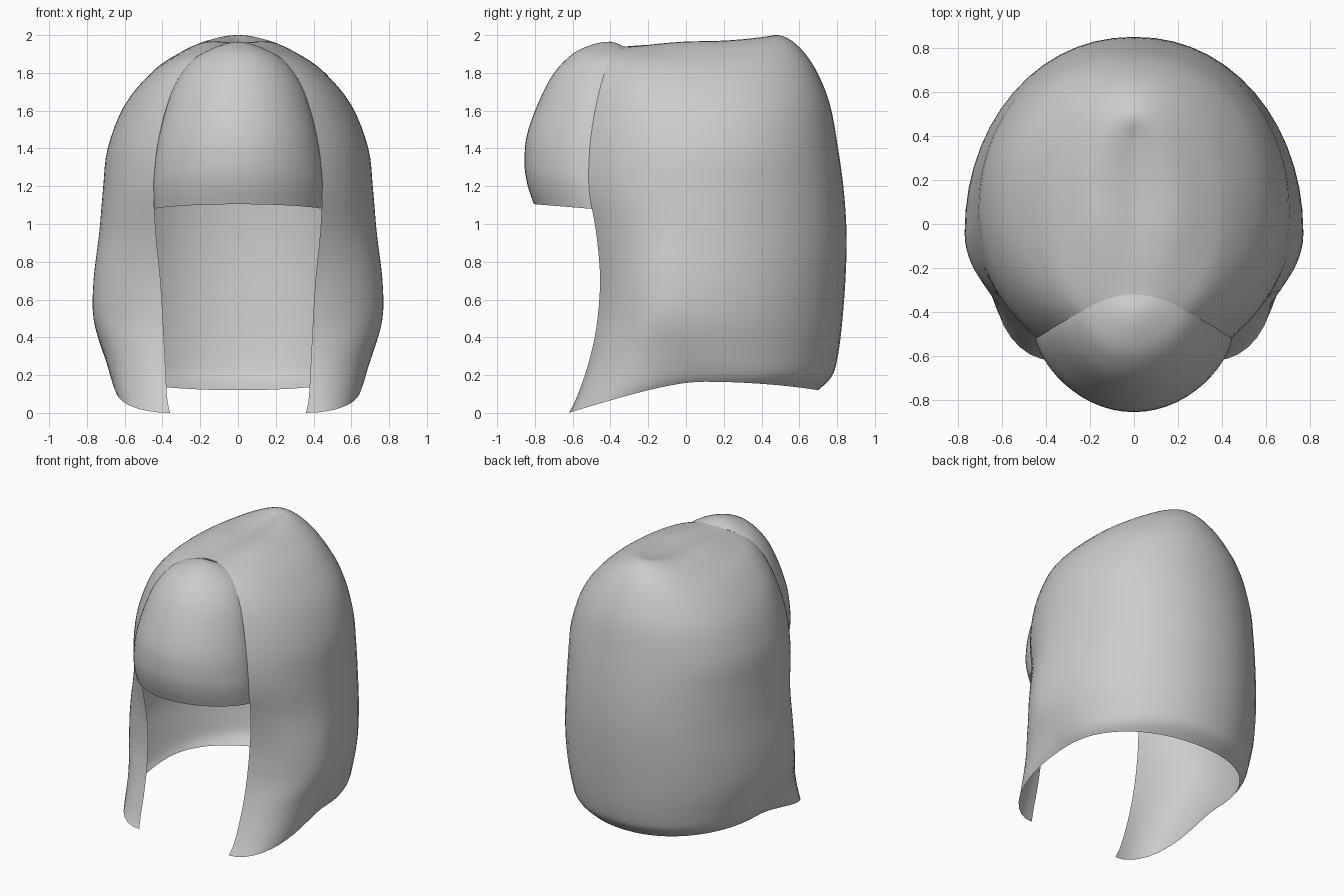
import bpy
import bmesh
from math import acos, cos, sin, pi

if "Cube" in bpy.data.objects:
    bpy.data.objects.remove(bpy.data.objects["Cube"], do_unlink=True)

grey = bpy.data.materials.new("soft grey")
grey.use_nodes = True
colour = (0.6, 0.6, 0.6, 1)
grey.diffuse_color = colour
grey.node_tree.nodes["Principled BSDF"].inputs["Base Color"].default_value = colour


def smooth(t):
    return t * t * (3 - 2 * t)


def refine(rows, steps):
    """Pass a smooth curve through the key rows."""
    out = []
    last = len(rows) - 1
    for i in range(last):
        quad = [rows[min(max(i + k, 0), last)] for k in (-1, 0, 1, 2)]
        for s in range(steps):
            t = s / steps
            out.append([b + 0.5 * t * (c - a + t * (2*a - 5*b + 4*c - d + t * (3*(b - c) + d - a)))
                        for a, b, c, d in zip(*quad)])
    return out + [list(rows[last])]


def loft(name, rows, half_section, flip):
    """Skin the rows; each half section runs from the centre line to the +x edge."""
    bm = bmesh.new()
    grid = []
    for row in refine(rows, 4):
        half = half_section(row)
        full = [(-x, y, z) for x, y, z in reversed(half[1:])] + half
        grid.append([bm.verts.new(p) for p in full])
    for upper, lower in zip(grid, grid[1:]):
        for j in range(len(upper) - 1):
            bm.faces.new((upper[j], upper[j + 1], lower[j + 1], lower[j]))
    bmesh.ops.remove_doubles(bm, verts=bm.verts, dist=0.0005)
    if flip:
        bmesh.ops.reverse_faces(bm, faces=bm.faces)
    mesh = bpy.data.meshes.new(name)
    bm.to_mesh(mesh)
    bm.free()
    mesh.materials.append(grey)
    obj = bpy.data.objects.new(name, mesh)
    bpy.context.collection.objects.link(obj)
    bpy.ops.object.select_all(action='DESELECT')
    obj.select_set(True)
    bpy.context.view_layer.objects.active = obj
    bpy.ops.object.shade_smooth_by_angle(angle=1.0)


def hood_section(row, n=14):
    xf, yf, zf, xs, ys, zs, yb, zb = row
    pts = []
    # back quarter, from the centre of the back to the side
    for i in range(n):
        t = 1 - i / n
        a = t * pi / 2
        pts.append((xs * max(cos(a), 0) ** 0.95, ys + (yb - ys) * sin(a) ** 0.97,
                    zs + (zb - zs) * smooth(t)))
    # side to the open front edge, with the low front locks swelling outward
    end = acos(min(xf / xs, 1)) if xs > 0.001 else pi / 2
    depth = (ys - yf) / sin(end)
    swell = 1.3 * max(0, 0.47 - zf)
    for i in range(n + 1):
        t = i / n
        a = t * end
        out = swell * t * t * (1 - t)
        pts.append(((xs + out) * cos(a), ys - (depth + out) * sin(a),
                    zs + (zf - zs) * smooth(t)))
    return pts


def fringe_section(row, n=14):
    xe, ye, ze, yc, zc = row
    pts = []
    for i in range(n + 1):
        a = i / n * pi / 2
        w = max(cos(a), 0) ** 1.35
        pts.append((xe * sin(a), ye + (yc - ye) * w, ze + (zc - ze) * w))
    return pts


# front edge x y z, side x y z, back y z
hood_rows = [
    (0, -.32, 1.94, 0, .05, 1.955, .40, 1.98),
    (.08, -.33, 1.935, .17, .08, 1.965, .49, 2.0),
    (.17, -.36, 1.91, .32, .10, 1.90, .585, 1.95),
    (.26, -.41, 1.85, .455, .10, 1.805, .68, 1.83),
    (.35, -.46, 1.70, .60, .10, 1.63, .76, 1.64),
    (.42, -.505, 1.45, .69, .08, 1.40, .805, 1.40),
    (.445, -.515, 1.20, .715, .05, 1.18, .835, 1.18),
    (.435, -.475, .95, .735, .02, .95, .85, .95),
    (.41, -.455, .70, .765, -.03, .70, .845, .72),
    (.395, -.475, .45, .765, -.04, .50, .825, .46),
    (.385, -.52, .25, .715, .02, .32, .80, .28),
    (.375, -.58, .08, .67, .09, .21, .77, .19),
    (.36, -.62, 0, .64, .10, .165, .70, .12),
]
loft("hair_hood", hood_rows, hood_section, True)

# edge x y z, centre y z
fringe_rows = [
    (0, -.32, 1.935, -.32, 1.935),
    (.08, -.33, 1.935, -.40, 1.965),
    (.17, -.36, 1.91, -.51, 1.945),
    (.26, -.41, 1.85, -.62, 1.885),
    (.35, -.46, 1.70, -.73, 1.75),
    (.42, -.505, 1.45, -.835, 1.50),
    (.445, -.515, 1.25, -.855, 1.33),
    (.445, -.51, 1.16, -.84, 1.21),
    (.44, -.495, 1.08, -.805, 1.105),
]
loft("hair_fringe", fringe_rows, fringe_section, False)
